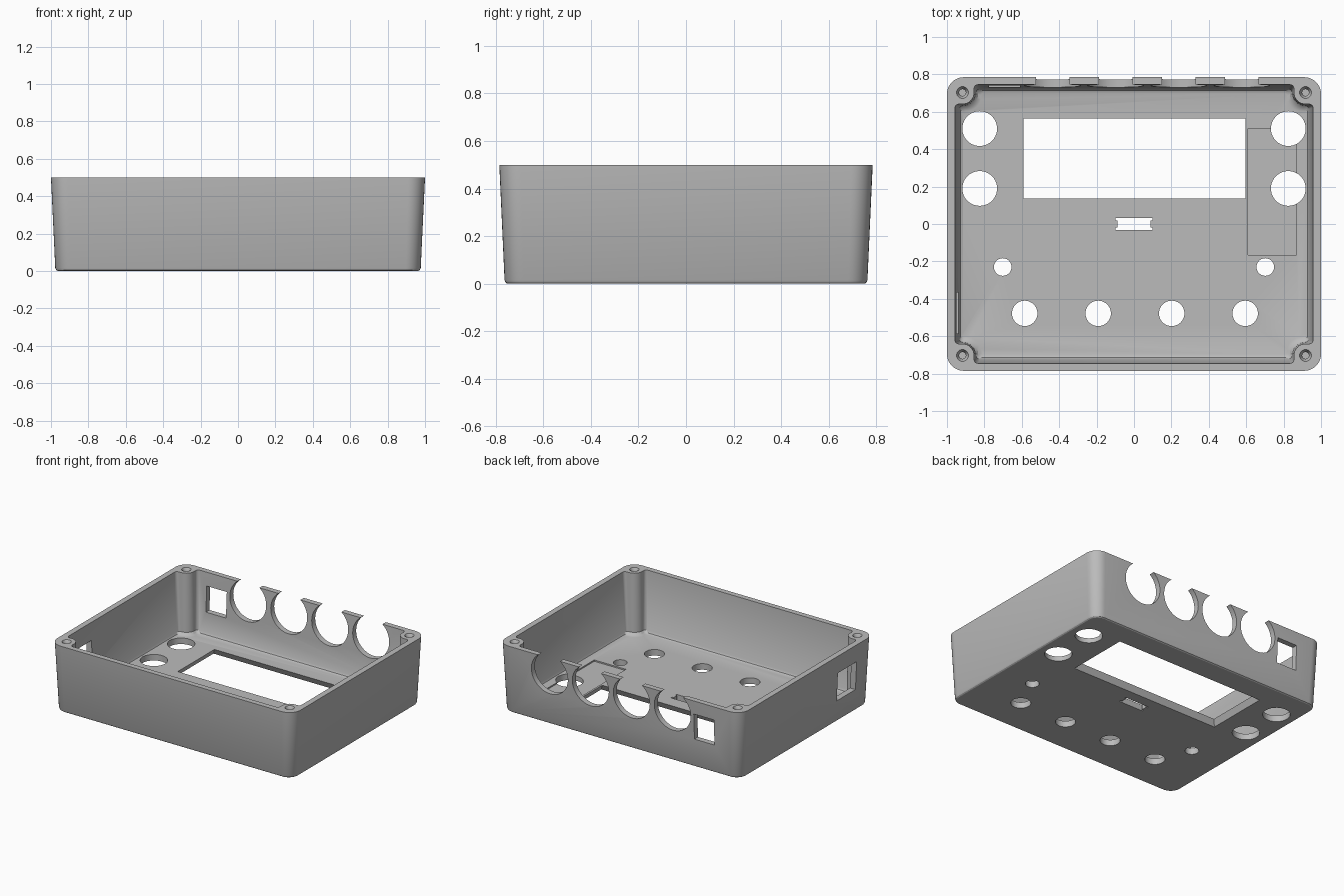
import bpy
import bmesh
from math import cos, sin, pi

cube = bpy.data.objects.get("Cube")
if cube:
    bpy.data.objects.remove(cube, do_unlink=True)

HEIGHT = 0.5
FLOOR = 0.045


def arc(cx, cy, r, start, end, steps=8):
    """Points on an arc, angles in quarter turns."""
    angles = [(start + (end - start) * i / steps) * pi / 2 for i in range(steps + 1)]
    return [(cx + r * cos(t), cy + r * sin(t)) for t in angles]


def four_corners(corner):
    """Repeat a first-quadrant corner path round all four corners."""
    flip = corner[::-1]
    return (corner + [(-x, y) for x, y in flip]
            + [(-x, -y) for x, y in corner] + [(x, -y) for x, y in flip])


def rounded_rect(a, b, r):
    return four_corners(arc(a - r, b - r, r, 0, 1))


def rect(x0, x1, y0, y1):
    return [(x0, y0), (x1, y0), (x1, y1), (x0, y1)]


def cavity_outline(a, b, r, f=0.02):
    """Inner wall outline that bends round a screw post in each corner."""
    cx, cy = min(0.917, a - f), min(0.703, b - f)
    return four_corners(arc(a - f, cy - r - f, f, 0, 1, 4)
                        + arc(cx, cy, r, 3, 2)
                        + arc(cx - r - f, b - f, f, 0, 1, 4))


def loft(name, levels):
    """Closed solid through (z, outline) levels."""
    bm = bmesh.new()
    rings = [[bm.verts.new((x, y, z)) for x, y in pts] for z, pts in levels]
    for low, high in zip(rings, rings[1:]):
        n = len(low)
        for i in range(n):
            j = (i + 1) % n
            bm.faces.new((low[i], low[j], high[j], high[i]))
    bm.faces.new(rings[0][::-1])
    bm.faces.new(rings[-1])
    bmesh.ops.recalc_face_normals(bm, faces=bm.faces)
    mesh = bpy.data.meshes.new(name)
    bm.to_mesh(mesh)
    bm.free()
    obj = bpy.data.objects.new(name, mesh)
    bpy.context.collection.objects.link(obj)
    return obj


def cut(cutter):
    """Subtract a cutter from the case, then discard it."""
    cutter.hide_render = True
    mod = case.modifiers.new("cut", 'BOOLEAN')
    mod.operation = 'DIFFERENCE'
    mod.solver = 'EXACT'
    mod.object = cutter
    bpy.context.view_layer.objects.active = case
    bpy.ops.object.modifier_apply(modifier=mod.name)
    bpy.data.objects.remove(cutter, do_unlink=True)


def cut_floor(outline):
    cut(loft("floor_cutter", [(-0.1, outline), (0.15, outline)]))


def cut_box(x0, x1, y0, y1, z0, z1):
    outline = rect(x0, x1, y0, y1)
    cut(loft("box_cutter", [(z0, outline), (z1, outline)]))


# Tapered outer shell with a softened bottom edge
case = loft("case", [
    (0, rounded_rect(0.964, 0.751, 0.07)),
    (0.005, rounded_rect(0.972, 0.759, 0.077)),
    (0.015, rounded_rect(0.977, 0.763, 0.08)),
    (HEIGHT, rounded_rect(1.0, 0.785, 0.09)),
])

# Inner cavity, leaving the corner posts standing
cut(loft("cavity", [
    (FLOOR, cavity_outline(0.915, 0.703, 0.078)),
    (FLOOR + 0.006, cavity_outline(0.927, 0.714, 0.073)),
    (FLOOR + 0.02, cavity_outline(0.934, 0.722, 0.069)),
    (HEIGHT, cavity_outline(0.957, 0.745, 0.062)),
    (HEIGHT + 0.1, cavity_outline(0.957, 0.745, 0.062)),
]))

# Countersunk screw holes in the posts
for sx in (-1, 1):
    for sy in (-1, 1):
        cut(loft("screw_hole", [
            (z, arc(sx * 0.917, sy * 0.703, r, 0, 3.8, 19))
            for z, r in ((0.15, 0.018), (0.475, 0.018), (0.475 + 0.025, 0.032), (0.55, 0.032))]))

# Shallow pocket in the floor
cut_box(0.61, 0.87, -0.165, 0.51, FLOOR - 0.01, FLOOR + 0.012)

# Round holes through the floor
holes = [(s * 0.825, y, 0.093) for s in (-1, 1) for y in (0.19, 0.51)]
holes += [(s * 0.702, -0.23, 0.047) for s in (-1, 1)]
holes += [(0.005 + 0.393 * k, -0.478, 0.068) for k in (-1.5, -0.5, 0.5, 1.5)]
for x, y, r in holes:
    cut_floor(arc(x, y, r, 0, 3.9, 39))

# Display window, flaring towards the outside
inner = rect(-0.59, 0.595, 0.135, 0.565)
outer = rect(-0.612, 0.617, 0.113, 0.587)
cut(loft("window_cutter", [(-0.05, outer), (0, outer), (FLOOR, inner), (0.15, inner)]))

# Small switch slot with notched ends
cut_floor(four_corners([(0.088, 0.02), (0.1, 0.02), (0.1, 0.033), (0.088, 0.033)]))

# Four round notches open at the top of the back wall
for k in range(4):
    bpy.ops.mesh.primitive_cylinder_add(
        vertices=48, radius=0.15, depth=0.3,
        location=(-0.435 + 0.337 * k, 0.78, 0.38), rotation=(pi / 2, 0, 0))
    cut(bpy.context.object)

# Square openings in the back wall and one side wall
cut_box(-0.775, -0.61, 0.65, 0.9, 0.21, 0.4)
cut_box(-1.1, -0.88, -0.585, -0.365, 0.16, 0.37)

# Plain grey plastic
grey = bpy.data.materials.new("grey_plastic")
grey.use_nodes = True
colour = (0.5, 0.5, 0.5, 1)
grey.diffuse_color = colour
grey.node_tree.nodes["Principled BSDF"].inputs["Base Color"].default_value = colour
case.data.materials.clear()
case.data.materials.append(grey)
for poly in case.data.polygons:
    poly.material_index = 0

bpy.ops.object.select_all(action='DESELECT')
case.select_set(True)
bpy.context.view_layer.objects.active = case
bpy.ops.object.shade_smooth_by_angle(angle=pi / 6)
